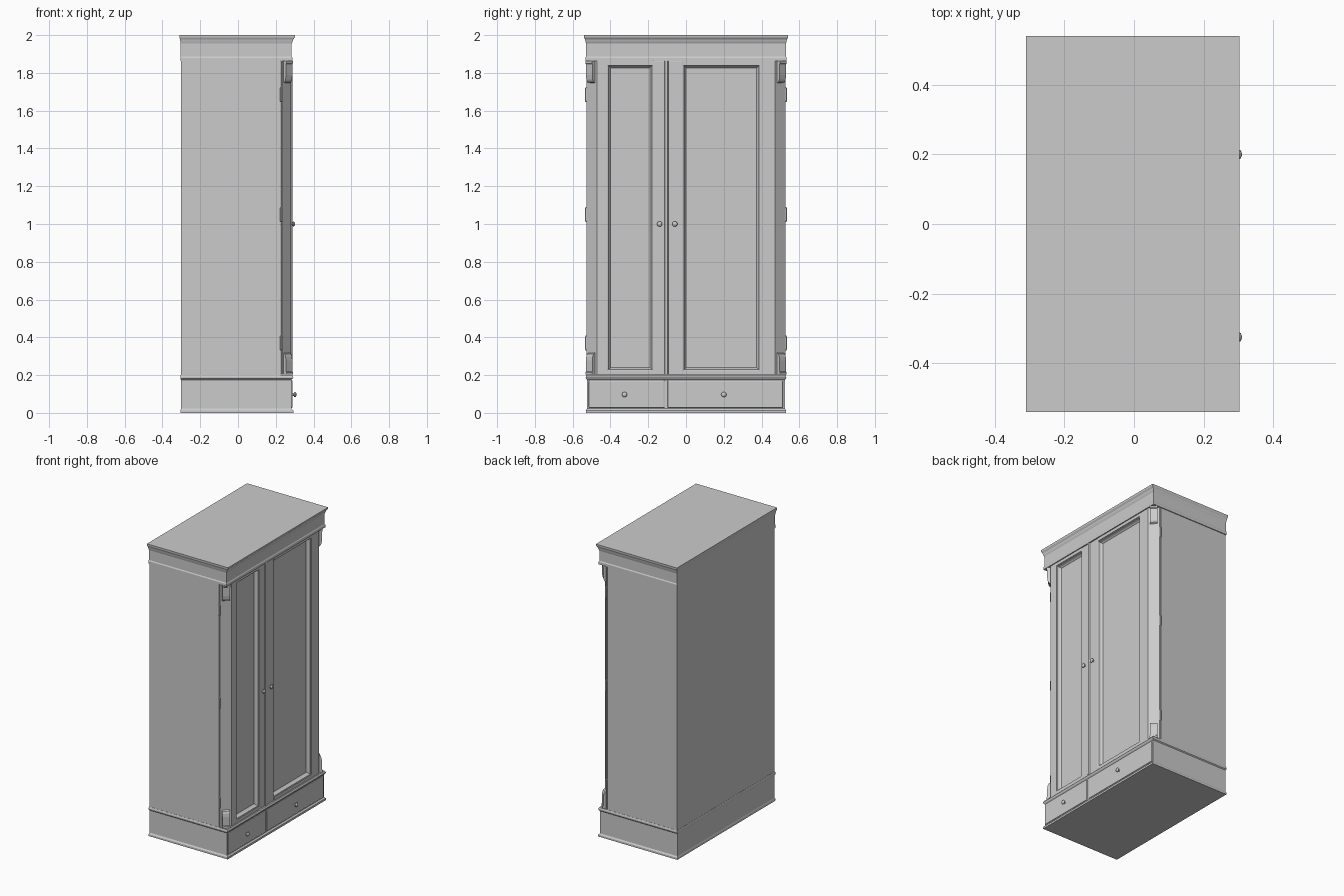
import bpy, bmesh, math
from mathutils import Vector

if "Cube" in bpy.data.objects:
    bpy.data.objects.remove(bpy.data.objects["Cube"])


def make(name, verts, faces, bevel=0, smooth=False):
    me = bpy.data.meshes.new(name)
    me.from_pydata(verts, [], faces)
    bm = bmesh.new()
    bm.from_mesh(me)
    bmesh.ops.recalc_face_normals(bm, faces=bm.faces)
    bm.to_mesh(me)
    bm.free()
    ob = bpy.data.objects.new(name, me)
    bpy.context.collection.objects.link(ob)
    if bevel:
        m = ob.modifiers.new("bevel", "BEVEL")
        m.width, m.segments = bevel, 2
    if smooth:
        bpy.context.view_layer.objects.active = ob
        ob.select_set(True)
        bpy.ops.object.shade_smooth_by_angle(angle=math.radians(35))
        ob.select_set(False)
    return ob


def loft(name, rings, **kw):
    """Join equal-length rings of points and cap both ends."""
    n = len(rings[0])
    verts = [p for r in rings for p in r]
    faces = [(k * n + i, k * n + (i + 1) % n, (k + 1) * n + (i + 1) % n, (k + 1) * n + i)
             for k in range(len(rings) - 1) for i in range(n)]
    faces += [tuple(range(n)), tuple(range(len(verts) - n, len(verts)))]
    return make(name, verts, faces, **kw)


def prism(name, poly, z0, z1, **kw):
    return loft(name, [[(x, y, z) for x, y in poly] for z in (z0, z1)], **kw)


def box(name, x0, x1, y0, y1, z0, z1, **kw):
    return prism(name, [(x0, y0), (x1, y0), (x1, y1), (x0, y1)], z0, z1, **kw)


def stepped(name, rows):
    """Rectangular moulding stack; rows are (z, back x, front x, half width)."""
    return loft(name, [[(a, -h, z), (b, -h, z), (b, h, z), (a, h, z)] for z, a, b, h in rows])


def turned(name, origin, axis, profile, sides=16):
    """Round part turned about the x or z axis; profile is (distance, radius)."""
    rings = []
    for d, r in profile:
        ring = []
        for i in range(sides):
            t = 2 * math.pi * i / sides
            c, s = r * math.cos(t), r * math.sin(t)
            ring.append(Vector(origin) + Vector((d, c, s) if axis == "x" else (c, s, d)))
        rings.append(ring)
    return loft(name, rings, smooth=True)


# Plinth with bottom and top mouldings
stepped("plinth", [(0, -.305, .293, .53), (.013, -.305, .293, .53), (.022, -.302, .284, .524),
                   (.175, -.302, .284, .524), (.181, -.305, .29, .53), (.19, -.305, .293, .531),
                   (.2, -.303, .287, .528)])

# Frieze and flared cornice
stepped("cornice", [(1.863, -.305, .288, .533), (1.88, -.305, .288, .533), (1.887, -.304, .284, .529),
                    (1.955, -.304, .284, .529), (1.965, -.305, .289, .532), (1.978, -.307, .293, .535),
                    (1.988, -.31, .301, .54), (2.0, -.31, .303, .541)])

# Carcass behind the doors
box("carcass", -.302, .224, -.527, .527, .2, 1.865)

# Doors: chamfered outer stile, inner stile, rails, moulding, recessed panel
Z0, Z1, FACE = .202, 1.863, .281
for name, s, outer, inner, edge in (("left", -1, -.415, -.175, -.113), ("right", 1, .39, -.015, -.095)):
    prism(name + "_outer_stile", [(.228, s * .527), (.228, outer), (FACE, outer),
                                  (FACE, s * .472), (.234, s * .527)], Z0, Z1)
    ya, yb = sorted((inner, edge))
    box(name + "_inner_stile", .228, FACE, ya, yb, Z0, Z1, bevel=.003)
    pa, pb = sorted((outer, inner))
    box(name + "_bottom_rail", .228, FACE, pa, pb, Z0, .225)
    box(name + "_top_rail", .228, FACE, pa, pb, 1.842, Z1)
    box(name + "_panel", .228, .254, pa, pb, .22, 1.845)
    # Sloped moulding around the panel
    rings = [[(x, pa + i, .225 + i), (x, pb - i, .225 + i), (x, pb - i, 1.842 - i), (x, pa + i, 1.842 - i)]
             for x, i in ((.254, 0), (.278, 0), (.276, .004), (.262, .009), (.254, .016))]
    verts = [p for r in rings for p in r]
    make(name + "_panel_moulding", verts,
         [(k * 4 + i, k * 4 + (i + 1) % 4, k * 4 + 4 + (i + 1) % 4, k * 4 + 4 + i)
          for k in range(4) for i in range(4)])

# Rounded strip between the doors
strip = [(.228, -.115), (.28, -.115), (.286, -.111), (.288, -.104), (.286, -.097), (.28, -.093), (.228, -.093)]
prism("centre_strip", strip, Z0, Z1, smooth=True)

# Drawer fronts
box("left_drawer", .27, .289, -.515, -.113, .026, .172, bevel=.005)
box("right_drawer", .27, .289, -.098, .513, .026, .172, bevel=.005)

# Knobs
knob = [(-.004, .007), (.002, .006), (.006, .007), (.009, .012), (.014, .014), (.018, .011), (.021, .004)]
for name, x, y, z in (("left_door_knob", .281, -.14, 1.0), ("right_door_knob", .281, -.059, 1.0),
                      ("left_drawer_knob", .289, -.325, .097), ("right_drawer_knob", .289, .2, .097)):
    turned(name, (x, y, z), "x", knob)

# Hinges and corner brackets on both sides
for side, s in (("left", -1), ("right", 1)):
    for i, z in enumerate((.37, 1.05, 1.685)):
        turned(f"{side}_hinge_{i}", (.229, s * .528, z), "z",
               [(-.04, .002), (-.035, .006), (.035, .006), (.04, .002)], 10)
    mid = Vector((.2575, s * .4995, 0))
    out = Vector((1, s, 0)).normalized()
    tan = Vector((-s, 1, 0)).normalized()
    # Profile of distance out from the chamfer against height from the end
    prof = [(-.004, 0), (.023, 0), (.023, .012), (.019, .016), (.019, .075),
            (.016, .097), (.01, .11), (-.004, .118)]
    for end, base, d in (("bottom", Z0, 1), ("top", Z1, -1)):
        loft(f"{side}_{end}_bracket",
             [[mid + out * p + tan * w + Vector((0, 0, base + d * h)) for p, h in prof]
              for w in (-.024, .024)])
